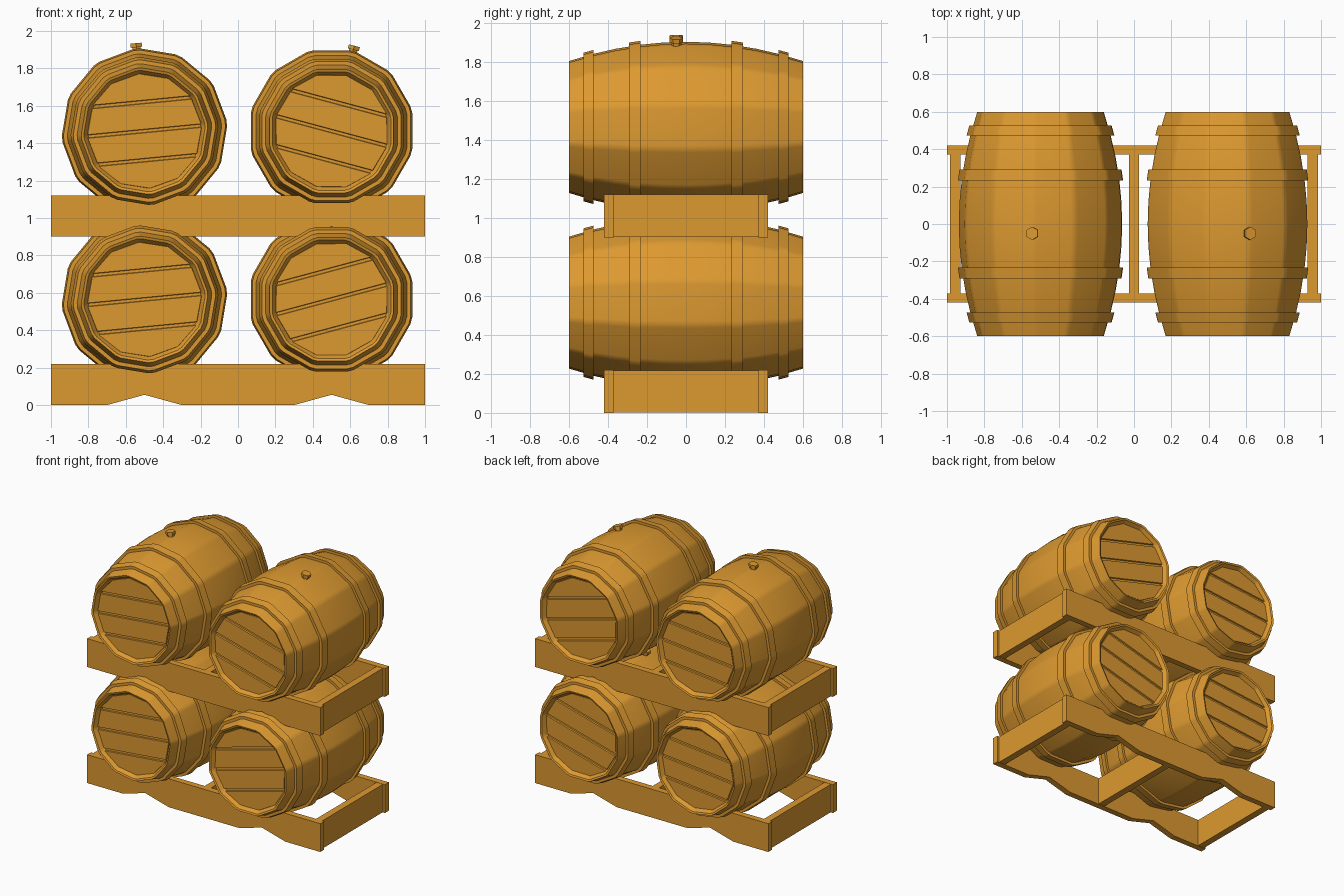
import bpy, bmesh
from math import radians, cos, sin, pi
from mathutils import Matrix, Vector

cube = bpy.data.objects.get("Cube")
if cube:
    bpy.data.objects.remove(cube)

wood = bpy.data.materials.new("golden_oak")
wood.use_nodes = True
COLOUR = (0.72, 0.32, 0.03, 1)
wood.diffuse_color = COLOUR
wood.node_tree.nodes["Principled BSDF"].inputs["Base Color"].default_value = COLOUR

SIDES = 12
HALF = 0.6


def finish(bm, name, matrix=Matrix(), smooth=None):
    bmesh.ops.recalc_face_normals(bm, faces=bm.faces)
    mesh = bpy.data.meshes.new(name)
    bm.to_mesh(mesh)
    bm.free()
    mesh.materials.append(wood)
    ob = bpy.data.objects.new(name, mesh)
    bpy.context.collection.objects.link(ob)
    ob.matrix_world = matrix
    if smooth:
        mesh.shade_smooth()
        mesh.set_sharp_from_angle(angle=radians(smooth))
        mod = ob.modifiers.new("even_normals", 'WEIGHTED_NORMAL')
        mod.keep_sharp = True
    return ob


def ring_angles():
    # each stave corner is a narrow chamfer
    for i in range(SIDES):
        for d in (-2.5, 2.5):
            yield radians(i * 360 / SIDES + d)


def lathe(bm, profile, closed=False):
    """Sweep (y, radius) points around the y axis with chamfered corners."""
    k = cos(pi / SIDES) / cos(pi / SIDES - radians(2.5))
    rings = [[bm.verts.new((r * k * cos(a), y, r * k * sin(a))) for a in ring_angles()]
             for y, r in profile]
    pairs = list(zip(rings, rings[1:]))
    if closed:
        pairs.append((rings[-1], rings[0]))
    for p, q in pairs:
        for i in range(len(p)):
            j = (i + 1) % len(p)
            bm.faces.new((p[i], p[j], q[j], q[i]))
    return rings


def bulge(y):
    return 0.442 - 0.1 * (y / HALF) ** 2


def barrel_body(name, matrix):
    bm = bmesh.new()
    ys = [-HALF + HALF * i / 5 for i in range(11)]
    profile = [(y, bulge(y)) for y in ys]
    # rim and recess at each end
    rim = [(0.56, 0.305), (0.595, 0.328)]
    profile = [(-y, r) for y, r in rim] + profile + rim[::-1]
    rings = lathe(bm, profile)
    bm.faces.new(rings[0])
    bm.faces.new(rings[-1])
    finish(bm, name + "_body", matrix, 25)


def hoops(name, matrix):
    bm = bmesh.new()
    for side in (-1, 1):
        for mid, half in ((0.5, 0.026), (0.262, 0.029)):
            a, b = mid - half, mid + half
            ra, rb = bulge(a), bulge(b)
            lathe(bm, [(side * a, ra - 0.01), (side * a, ra + 0.02),
                       (side * b, rb + 0.02), (side * b, rb - 0.01)], closed=True)
    finish(bm, name + "_hoops", matrix, 25)


def head_planks(name, matrix):
    # four boards per end, separated by shallow grooves
    width, gap = 0.155, 0.005
    for side, label in ((-1, "front"), (1, "back")):
        out = bmesh.new()
        for i in range(-2, 2):
            bm = bmesh.new()
            ring = [bm.verts.new((0.312 * cos(2 * pi * k / SIDES), side * 0.552,
                                  0.312 * sin(2 * pi * k / SIDES))) for k in range(SIDES)]
            bm.faces.new(ring)
            for z, sign in ((i * width + gap, -1), ((i + 1) * width - gap, 1)):
                if abs(z) < 0.29:
                    bmesh.ops.bisect_plane(bm, geom=bm.verts[:] + bm.edges[:] + bm.faces[:],
                                           plane_co=(0, 0, z), plane_no=(0, 0, sign),
                                           clear_outer=True)
            solid = bmesh.ops.extrude_face_region(bm, geom=bm.faces[:])
            top = [v for v in solid["geom"] if isinstance(v, bmesh.types.BMVert)]
            centre = sum((v.co for v in top), Vector()) / len(top)
            for v in top:
                # taper the front of the board for an eased edge
                v.co.x = v.co.x * 0.98
                v.co.z = centre.z + (v.co.z - centre.z) * 0.93
                v.co.y += side * 0.018
            part = bpy.data.meshes.new("board")
            bm.to_mesh(part)
            bm.free()
            out.from_mesh(part)
            bpy.data.meshes.remove(part)
        finish(out, f"{name}_{label}_head", matrix)


def bung(name, matrix):
    bm = bmesh.new()
    for radius, low, high in ((0.026, 0.42, 0.455), (0.035, 0.45, 0.472)):
        bmesh.ops.create_cone(bm, cap_ends=True, segments=6, radius1=radius, radius2=radius,
                              depth=high - low,
                              matrix=Matrix.Translation((0, -0.05, (low + high) / 2)))
    finish(bm, name + "_bung", matrix)


def long_beam(name, y, z):
    # rail with two shallow notches along the underside
    bm = bmesh.new()
    outline = [(-1, 0), (-0.7, 0), (-0.5, 0.055), (-0.3, 0), (0.3, 0),
               (0.5, 0.055), (0.7, 0), (1, 0), (1, 0.22), (-1, 0.22)]
    face = bm.faces.new([bm.verts.new((x, y - 0.024, z + h)) for x, h in outline])
    solid = bmesh.ops.extrude_face_region(bm, geom=[face])
    for v in solid["geom"]:
        if isinstance(v, bmesh.types.BMVert):
            v.co.y += 0.048
    finish(bm, name)


def cross_board(name, x, z):
    bm = bmesh.new()
    size = Matrix.Diagonal((0.055, 0.75, 0.216, 1))
    bmesh.ops.create_cube(bm, size=1, matrix=Matrix.Translation((x, 0, z + 0.11)) @ size)
    finish(bm, name)


# two tiers of rack, each carrying two barrels
TIERS = (("lower", 0.0, (5.5, 15)), ("upper", 0.9, (5.5, -15)))
for tier, base, turns in TIERS:
    long_beam(tier + "_front_beam", -0.396, base)
    long_beam(tier + "_back_beam", 0.396, base)
    for label, x in (("right", -0.955), ("middle", 0), ("left", 0.955)):
        cross_board(f"{tier}_{label}_cross_board", x, base)
    for label, x, turn in (("right", -0.5, turns[0]), ("left", 0.5, turns[1])):
        place = (Matrix.Translation((x, 0, base + 0.565))
                 @ Matrix.Rotation(radians(-turn), 4, 'Y'))
        barrel = f"{tier}_{label}_barrel"
        for build in (barrel_body, hoops, head_planks, bung):
            build(barrel, place)
